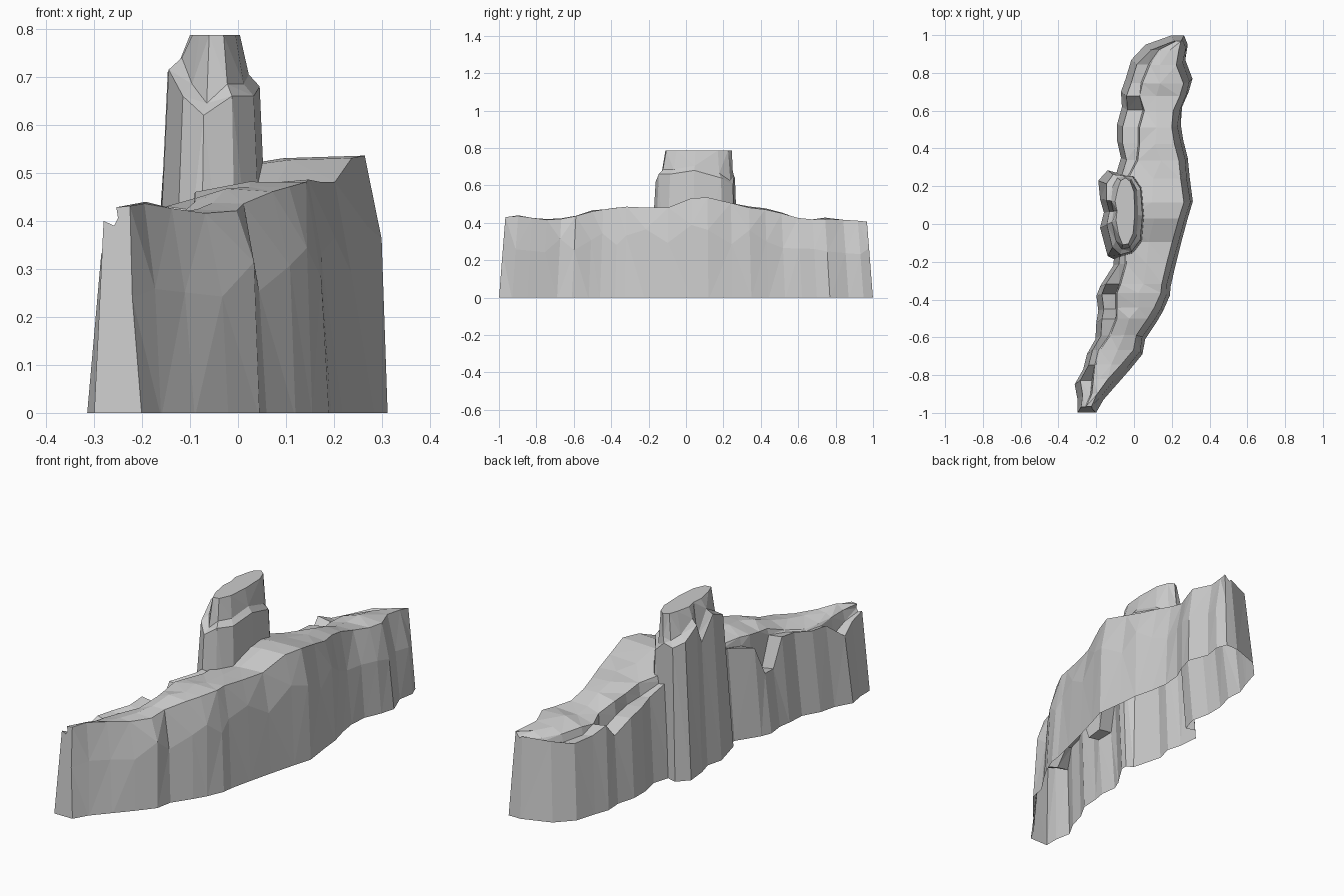
import bpy, bmesh, random
from mathutils import Vector

if "Cube" in bpy.data.objects:
    bpy.data.objects.remove(bpy.data.objects["Cube"])

random.seed(4)
FLOOR = -0.01


def jit(a):
    return random.uniform(-a, a)


def loft(name, rings):
    """Closed solid from equally long rings, broken into triangular facets."""
    bm = bmesh.new()
    vr = [[bm.verts.new(p) for p in r] for r in rings]
    n = len(vr[0])
    for a, b in zip(vr, vr[1:]):
        for i in range(n):
            j = (i + 1) % n
            bm.faces.new((a[i], a[j], b[j], b[i]))
    bm.faces.new(vr[0])
    bm.faces.new(vr[-1])
    bmesh.ops.triangulate(bm, faces=bm.faces[:])
    bmesh.ops.recalc_face_normals(bm, faces=bm.faces[:])
    me = bpy.data.meshes.new(name)
    bm.to_mesh(me)
    bm.free()
    ob = bpy.data.objects.new(name, me)
    bpy.context.collection.objects.link(ob)
    return ob


# Ridge wall sections: y, left foot, right foot, crest height, ledge height, ledge depth
sections = [
    (-1.00, -.300, -.200, .435, .40, .02), (-.93, -.300, -.160, .44, .37, .05),
    (-.85, -.315, -.090, .43, .33, .06), (-.77, -.270, -.020, .42, .40, .03),
    (-.69, -.250, .045, .425, .40, .03), (-.61, -.205, .060, .44, .41, .04),
    (-.52, -.200, .120, .465, .42, .07), (-.46, -.190, .155, .475, .28, .06),
    (-.38, -.200, .190, .485, .29, .07), (-.33, -.180, .195, .49, .43, .07),
    (-.22, -.110, .220, .485, .45, .03), (-.10, -.100, .250, .485, .46, .02),
    (.03, -.100, .285, .535, .46, .02), (.12, -.100, .312, .54, .46, .02),
    (.25, -.100, .295, .51, .46, .03), (.35, -.070, .285, .485, .41, .05),
    (.44, -.090, .262, .475, .40, .08), (.53, -.090, .248, .455, .38, .08),
    (.62, -.065, .255, .43, .32, .08), (.70, -.070, .290, .422, .40, .06),
    (.77, -.045, .310, .425, .37, .05), (.87, -.015, .272, .42, .36, .06),
    (.95, .060, .285, .415, .38, .04), (1.00, .200, .265, .41, .39, .01)]

rings = []
for y, xl, xr, z, zl, d in sections:
    w = xr - xl
    lo = xl + min(.03, w * .2)          # ledge outer edge
    tl = lo + min(d + .01, w * .35)     # crest left edge
    tr = xr - min(.048, w * .25)        # crest right edge
    ring = [(xl, FLOOR), (lo, zl), (tl - .008, zl - .01), (tl, z - .025 + jit(.008)),
            ((tl + tr) / 2 + jit(.02), z - .005 + jit(.008)), (tr, z - .004),
            (xr - .016 + jit(.006), z * .65 + jit(.05)), (xr, FLOOR)]
    rings.append([Vector((px, y * (1 - .08 * max(pz, 0)), pz)) for px, pz in ring])
wall = loft("cliff_wall", rings)

# Rock tower: foot x, foot y, shoulder height, top x, top y
tower_pts = [
    (-.19, .23, .66, -.085, .19), (-.14, .285, .64, -.07, .23),
    (-.07, .265, .65, -.045, .245), (.00, .27, .60, -.02, .225),
    (.06, .20, .64, .00, .17), (.075, .04, .68, .004, .05),
    (.06, -.11, .66, -.005, -.05), (.00, -.175, .66, -.03, -.105),
    (-.08, -.20, .62, -.06, -.11), (-.14, -.17, .66, -.08, -.06),
    (-.18, -.02, .715, -.095, .02), (-.16, .06, .60, -.09, .07),
    (-.18, .13, .71, -.10, .12)]


def tower_ring(t, zf):
    return [Vector((x + (tx - x) * t, y + (ty - y) * t, zf(zs)))
            for x, y, zs, tx, ty in tower_pts]


tower = loft("rock_tower", [
    tower_ring(0, lambda s: FLOOR), tower_ring(.42, lambda s: s),
    tower_ring(.74, lambda s: s + .025), tower_ring(1, lambda s: .787)])

# Merge into one shell
mod = wall.modifiers.new("merge", "BOOLEAN")
mod.operation, mod.solver, mod.object = "UNION", "EXACT", tower
bpy.context.view_layer.objects.active = wall
bpy.ops.object.modifier_apply(modifier="merge")
bpy.data.objects.remove(tower)

# Trim flush with the ground, leaving the underside open
bm = bmesh.new()
bm.from_mesh(wall.data)
bmesh.ops.bisect_plane(bm, geom=bm.verts[:] + bm.edges[:] + bm.faces[:],
                       plane_co=(0, 0, 0), plane_no=(0, 0, 1), clear_inner=True)
bm.to_mesh(wall.data)
bm.free()
wall.name = "cliff_with_tower"
